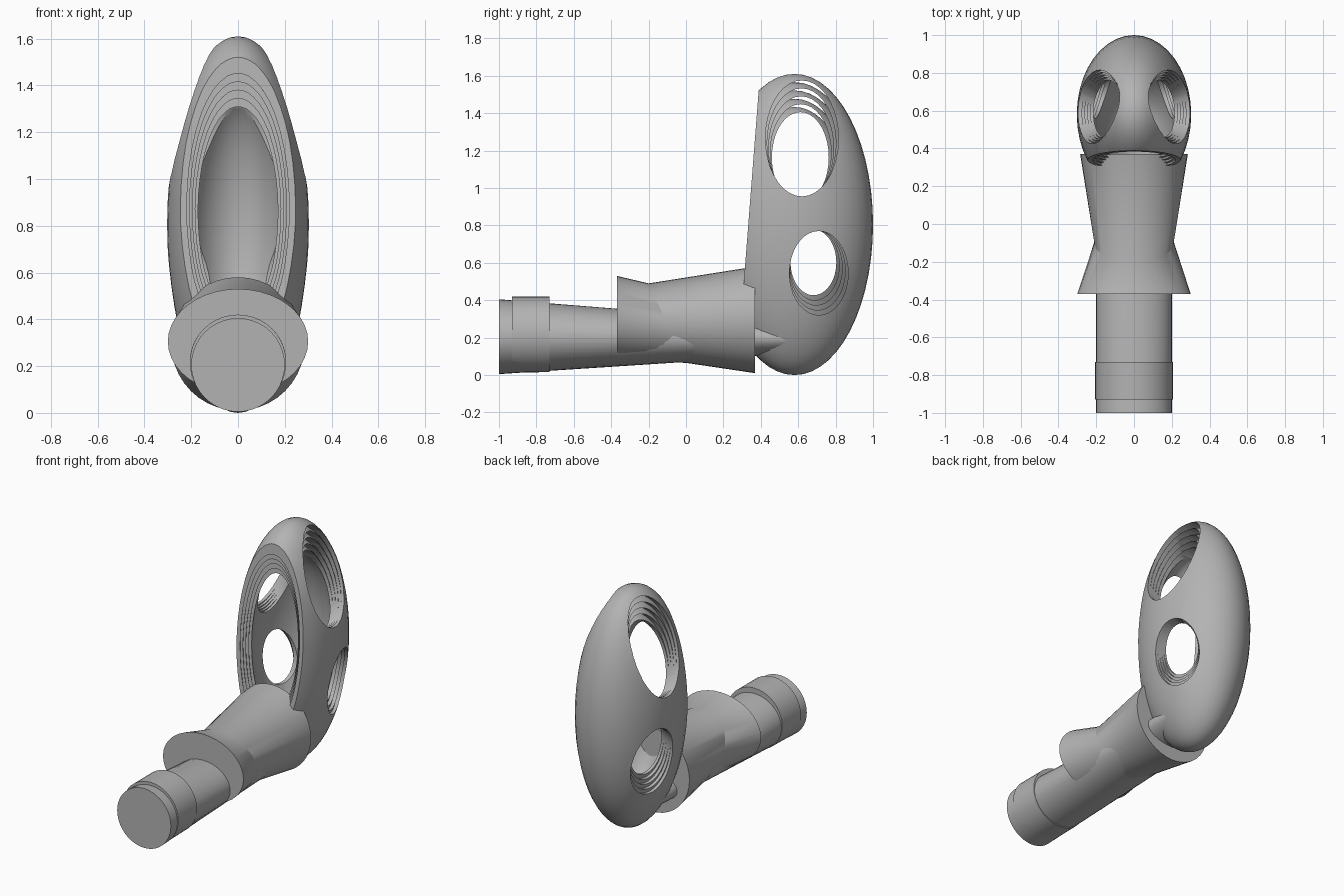
import bpy, bmesh, math
from mathutils import Matrix, Vector

cube = bpy.data.objects.get("Cube")
if cube:
    bpy.data.objects.remove(cube, do_unlink=True)

grey = bpy.data.materials.new("plain_grey")
grey.use_nodes = True
grey.diffuse_color = (0.45, 0.45, 0.45, 1)
grey.node_tree.nodes["Principled BSDF"].inputs["Base Color"].default_value = (0.45, 0.45, 0.45, 1)


def make(name, bm):
    bmesh.ops.recalc_face_normals(bm, faces=bm.faces)
    mesh = bpy.data.meshes.new(name)
    bm.to_mesh(mesh)
    bm.free()
    mesh.materials.append(grey)
    obj = bpy.data.objects.new(name, mesh)
    bpy.context.collection.objects.link(obj)
    return obj


def select(obj):
    bpy.ops.object.select_all(action='DESELECT')
    obj.select_set(True)
    bpy.context.view_layer.objects.active = obj


def smooth(obj):
    select(obj)
    bpy.ops.object.shade_smooth_by_angle(angle=math.radians(30))


def loft(name, rings, sides=40):
    """Capped tube; each ring is (half width, top (y, z), bottom (y, z))."""
    bm = bmesh.new()
    loops = []
    for rx, top, bottom in rings:
        top, bottom = Vector((0, *top)), Vector((0, *bottom))
        mid, up = (top + bottom) / 2, (top - bottom) / 2
        angles = [math.tau * i / sides for i in range(sides)]
        loops.append([bm.verts.new(mid + up * math.cos(a) + Vector((rx * math.sin(a), 0, 0)))
                      for a in angles])
    for a, b in zip(loops, loops[1:]):
        for i in range(sides):
            j = (i + 1) % sides
            bm.faces.new((a[i], a[j], b[j], b[i]))
    bm.faces.new(loops[0])
    bm.faces.new(loops[-1])
    obj = make(name, bm)
    smooth(obj)
    return obj


def ellipsoid(name, scale):
    bm = bmesh.new()
    size = Vector((0.303, 0.42, 0.805)) * scale
    bmesh.ops.create_uvsphere(bm, u_segments=40, v_segments=28, radius=1,
                              matrix=Matrix.Diagonal((*size, 1)))
    return make(name, bm)


def side_hole(name, y, z, ry, rz):
    bm = bmesh.new()
    bmesh.ops.create_cone(bm, cap_ends=True, segments=36, radius1=1, radius2=1, depth=2,
                          matrix=Matrix.Translation((0, y, z)) @ Matrix.Diagonal((1, ry, rz, 1))
                          @ Matrix.Rotation(math.pi / 2, 4, 'Y'))
    return make(name, bm)


def front_slice(name):
    bm = bmesh.new()
    bmesh.ops.create_cube(bm, size=1, matrix=Matrix.Translation((0, -0.247, 0))
                          @ Matrix.Rotation(-0.0775, 4, 'X')
                          @ Matrix.Translation((0, -0.5, 0)) @ Matrix.Diagonal((2, 1, 3, 1)))
    return make(name, bm)


# Head: a hollow shell, open at the front, with two holes through the sides
head = ellipsoid("head_shell_1", 1)
cutters = [ellipsoid("cavity_cutter", 0.93),
           side_hole("upper_hole_cutter", 0.04, 0.46, 0.195, 0.31),
           side_hole("lower_hole_cutter", 0.13, -0.26, 0.157, 0.225),
           front_slice("front_cutter")]
for cutter in cutters:
    cutter.hide_render = True
    select(head)
    mod = head.modifiers.new("cut", 'BOOLEAN')
    mod.operation, mod.solver, mod.object = 'DIFFERENCE', 'EXACT', cutter
    bpy.ops.object.modifier_apply(modifier=mod.name)
for cutter in cutters:
    bpy.data.objects.remove(cutter, do_unlink=True)
smooth(head)
head.location = (0, 0.58, 0.805)

# Nested shells give the stepped rims
for i in range(1, 5):
    layer = head.copy()
    layer.name = f"head_shell_{i + 1}"
    layer.scale = [1 - 0.055 * i] * 3
    bpy.context.collection.objects.link(layer)

# Handle shaft flattens towards the head
loft("handle_shaft", [(0.2, (-1, 0.405), (-1, 0.005)),
                      (0.2, (0, 0.325), (0, 0.07)),
                      (0.19, (0.6, 0.27), (0.6, 0.12))])
loft("handle_collar", [(0.206, (-0.93, 0.42), (-0.93, 0.012)),
                       (0.206, (-0.73, 0.42), (-0.73, 0.016))])

# Neck: flange, slanted waist, flared socket
loft("neck", [(0.3, (-0.37, 0.53), (-0.37, 0.08)),
              (0.21, (-0.2, 0.49), (0, 0.065)),
              (0.285, (0.37, 0.58), (0.37, 0.01))])
